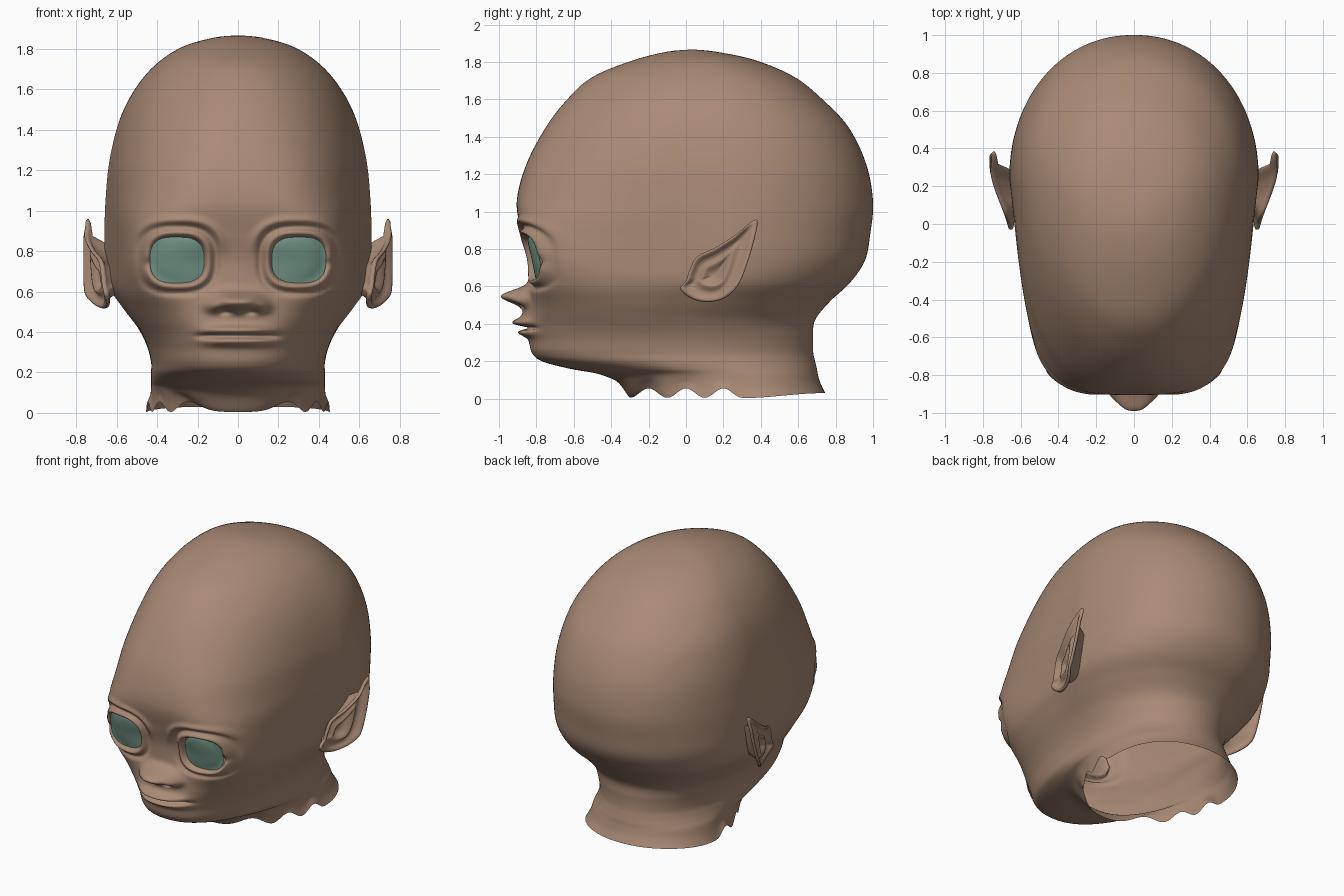
import bpy, bmesh, math
from mathutils import Vector
from mathutils.bvhtree import BVHTree

if "Cube" in bpy.data.objects:
    bpy.data.objects.remove(bpy.data.objects["Cube"])


def make_material(name, rgb):
    mat = bpy.data.materials.new(name)
    mat.use_nodes = True
    mat.diffuse_color = (*rgb, 1)
    mat.node_tree.nodes["Principled BSDF"].inputs["Base Color"].default_value = (*rgb, 1)
    return mat


skin = make_material("brown skin", (.40, .255, .18))
teal = make_material("teal eye", (.17, .30, .24))


def add_object(name, bm, mat, outward=None):
    bmesh.ops.recalc_face_normals(bm, faces=bm.faces)
    if outward:
        # Open surfaces: make sure the chosen direction really faces out
        facing = sum(f.normal.dot(outward(f.calc_center_median())) * f.calc_area() for f in bm.faces)
        if facing < 0:
            bmesh.ops.reverse_faces(bm, faces=bm.faces)
    mesh = bpy.data.meshes.new(name)
    bm.to_mesh(mesh)
    bm.free()
    mesh.materials.append(mat)
    mesh.polygons.foreach_set("use_smooth", [True] * len(mesh.polygons))
    obj = bpy.data.objects.new(name, mesh)
    bpy.context.collection.objects.link(obj)
    return obj


def loft(bm, rings, close_end=None):
    """Skin a list of closed point rings, optionally ending in one point."""
    loops = [[bm.verts.new(p) for p in ring] for ring in rings]
    count = len(loops[0])
    for low, high in zip(loops, loops[1:]):
        for i in range(count):
            j = (i + 1) % count
            bm.faces.new((low[i], low[j], high[j], high[i]))
    if close_end is not None:
        tip = bm.verts.new(close_end)
        for i in range(count):
            bm.faces.new((loops[-1][i], loops[-1][(i + 1) % count], tip))


def catmull(p0, p1, p2, p3, t):
    return [.5 * (2 * b + (c - a) * t + (2 * a - 5 * b + 4 * c - d) * t ** 2
                  + (3 * b - a - 3 * c + d) * t ** 3)
            for a, b, c, d in zip(p0, p1, p2, p3)]


def smooth(lo, hi, v):
    t = min(1, max(0, (v - lo) / (hi - lo)))
    return t * t * (3 - 2 * t)


def bump(v, centre, width, power=2):
    return math.exp(-abs((v - centre) / width) ** power)


# Head sections: height, half width, front, back, front squareness, front taper
SECTIONS = [
    (.03, .455, -.30, .745, 2, 0),
    (.08, .435, -.36, .72, 2, 0),
    (.13, .43, -.46, .705, 2, 0),
    (.16, .43, -.62, .70, 2.1, 0),
    (.20, .43, -.77, .69, 2.2, 0),
    (.25, .43, -.825, .68, 2.3, 0),
    (.33, .45, -.83, .68, 2.4, 0),
    (.42, .495, -.83, .69, 2.6, 0),
    (.52, .57, -.83, .77, 3.4, .1),
    (.62, .635, -.83, .877, 5, .18),
    (.74, .655, -.835, .957, 7, .2),
    (.88, .66, -.875, .985, 5.5, .2),
    (1.05, .655, -.905, 1, 3.5, .16),
    (1.25, .635, -.855, .965, 2.7, .1),
    (1.45, .585, -.75, .87, 2.3, .05),
    (1.6, .51, -.635, .73, 2.1, 0),
    (1.72, .41, -.50, .58, 2, 0),
    (1.81, .275, -.28, .37, 2, 0),
    (1.855, .12, -.1, .16, 2, 0),
    (1.867, .005, .03, .04, 2, 0),
]
EYE_X, EYE_Z, EYE_W, EYE_H, EYE_POWER = .30, .757, .135, .116, 2.8


def eye_distance(x, z):
    return (abs((abs(x) - EYE_X) / EYE_W) ** EYE_POWER
            + abs((z - EYE_Z) / EYE_H) ** EYE_POWER) ** (1 / EYE_POWER)


def face_relief(x, z):
    """Forward amount of the nose, lips and eyelids."""
    side = abs(x)
    # Nose tip, bridge, wings and nostrils
    out = .155 * bump(x, 0, .12, 3) * bump(z, .548, .045 if z > .548 else .05)
    out += .012 * bump(x, 0, .09) * bump(z, .68, .1)
    out += .035 * bump(side, .125, .04) * bump(z, .525, .03)
    out -= .035 * bump(side, .06, .03) * bump(z, .5, .014)
    # Muzzle, lips and mouth line
    across = bump(x, 0, .175, 4)
    out += .055 * bump(x, 0, .2) * bump(z, .41, .08)
    out += across * (.045 * bump(z, .408, .022) + .035 * bump(z, .352, .022))
    out -= .05 * bump(x, 0, .185, 6) * bump(z, .379, .011)
    # Eye opening, lid rim, crease and brow fold
    d = eye_distance(x, z)
    out -= .035 * (1 - smooth(.94, 1.06, d))
    out += .014 * bump(d, 1.16, .11) - .016 * bump(d, 1.42, .13)
    out += .014 * bump(d, 1.7, .16) * smooth(EYE_Z, .9, z)
    out -= .02 * bump(side, .45, .025) * bump(z, .735, .03)
    return out


def head_ring(section, steps=320):
    z, w, front, back, power, taper = section
    centre = back - .4 * (back - front)
    ring = []
    for i in range(steps):
        a = math.tau * i / steps
        a -= .45 * math.cos(a)          # closer spacing on the face
        c, s = math.cos(a), math.sin(a)
        n = power if s < 0 else 2.1
        n = 2.1 + (n - 2.1) * smooth(0, .35, -s)
        r = (abs(c) ** n + abs(s) ** n) ** (-1 / n)
        t = max(0, -s * r)
        x = w * r * c * (1 - taper * t)
        y = centre + r * s * ((centre - front) if s < 0 else (back - centre))
        if .2 < z < 1.1:
            y -= face_relief(x, z) * smooth(-.5, -.7, y) if y < -.5 else 0
        # Ragged lower hem of the neck
        hem = .025 * math.cos(10 * math.pi * y) if y < .3 else -.027 * (1 - smooth(.3, .74, y))
        ring.append((x, y, z + hem * (1 - smooth(.03, .13, z))))
    return ring


# Head and neck
rings = []
last = len(SECTIONS) - 1
for k in range(last):
    quad = [SECTIONS[min(last, max(0, k + o))] for o in (-1, 0, 1, 2)]
    in_face = .2 <= quad[1][0] < .9
    steps = max(5, math.ceil((quad[2][0] - quad[1][0]) / (.008 if in_face else .03)))
    rings += [head_ring(catmull(*quad, j / steps)) for j in range(steps)]
rings.append(head_ring(SECTIONS[-1]))
bm = bmesh.new()
loft(bm, rings, (0, .035, SECTIONS[-1][0]))
surface = BVHTree.FromBMesh(bm)
add_object("head", bm, skin, lambda c: c - Vector((0, .1, .8)))


# Eyes: shallow domes tucked under the lid rims
def eye_point(side, angle, s):
    c, q = math.cos(angle), math.sin(angle)
    r = (abs(c) ** EYE_POWER + abs(q) ** EYE_POWER) ** (-1 / EYE_POWER)

    def spot(k):
        return side * (EYE_X + EYE_W * r * c * k), EYE_Z + EYE_H * r * q * k
    px, pz = spot(min(s, .84))
    hit = surface.ray_cast(Vector((px, -2, pz)), Vector((0, 1, 0)))[0]
    x, z = spot(s)
    return x, hit.y - .012 - .014 * (1 - s * s), z


for side, label in ((1, "left"), (-1, "right")):
    bm = bmesh.new()
    loft(bm, [[eye_point(side, math.tau * i / 48, s / 10) for i in range(48)]
              for s in range(10, 0, -1)], eye_point(side, 0, 0))
    add_object(label + "_eye", bm, teal, lambda c: Vector((0, -1, 0)))

# Ears: pointed outline as (y, z), with a cupped front and a thin rim
OUTLINE = [(-.03, .585), (.03, .535), (.12, .517), (.21, .54), (.28, .61), (.33, .73),
           (.365, .85), (.383, .945), (.355, .95), (.27, .88), (.16, .81), (.06, .76),
           (.02, .69), (0, .63)]
CUP = (.15, .66)


def ear_outline(sub=6):
    n = len(OUTLINE)
    return [catmull(*(OUTLINE[(i + o) % n] for o in (-1, 0, 1, 2)), j / sub)
            for i in range(n) for j in range(sub)]


def ear_ring(side, scale, lift, flat=None):
    ring = []
    for y, z in ear_outline():
        y, z = (c + (v - c) * scale for v, c in zip((y, z), CUP))
        x = .645 + .11 * smooth(-.1, .32, y) - .04 * (1 - smooth(.5, .6, z))
        x -= .012 * smooth(.85, .95, z)
        if flat is not None:
            x = flat
        ring.append((side * (x + lift), y, z))
    return ring


for side, label in ((1, "left"), (-1, "right")):
    bm = bmesh.new()
    shape = [(.35, 0, .56), (.5, 0, .6), (.72, -.035, None), (.93, -.016, None), (1, -.006, None),
             (1, .003, None), (.96, .01, None), (.89, .006, None), (.8, -.012, None),
             (.68, -.028, None), (.55, -.03, None), (.46, -.016, None), (.38, -.014, None),
             (.28, -.035, None), (.12, -.045, None)]
    loft(bm, [ear_ring(side, *row) for row in shape], (side * .665, *CUP))
    add_object(label + "_ear", bm, skin, lambda c: c - Vector((side * .66, .16, .68)))
